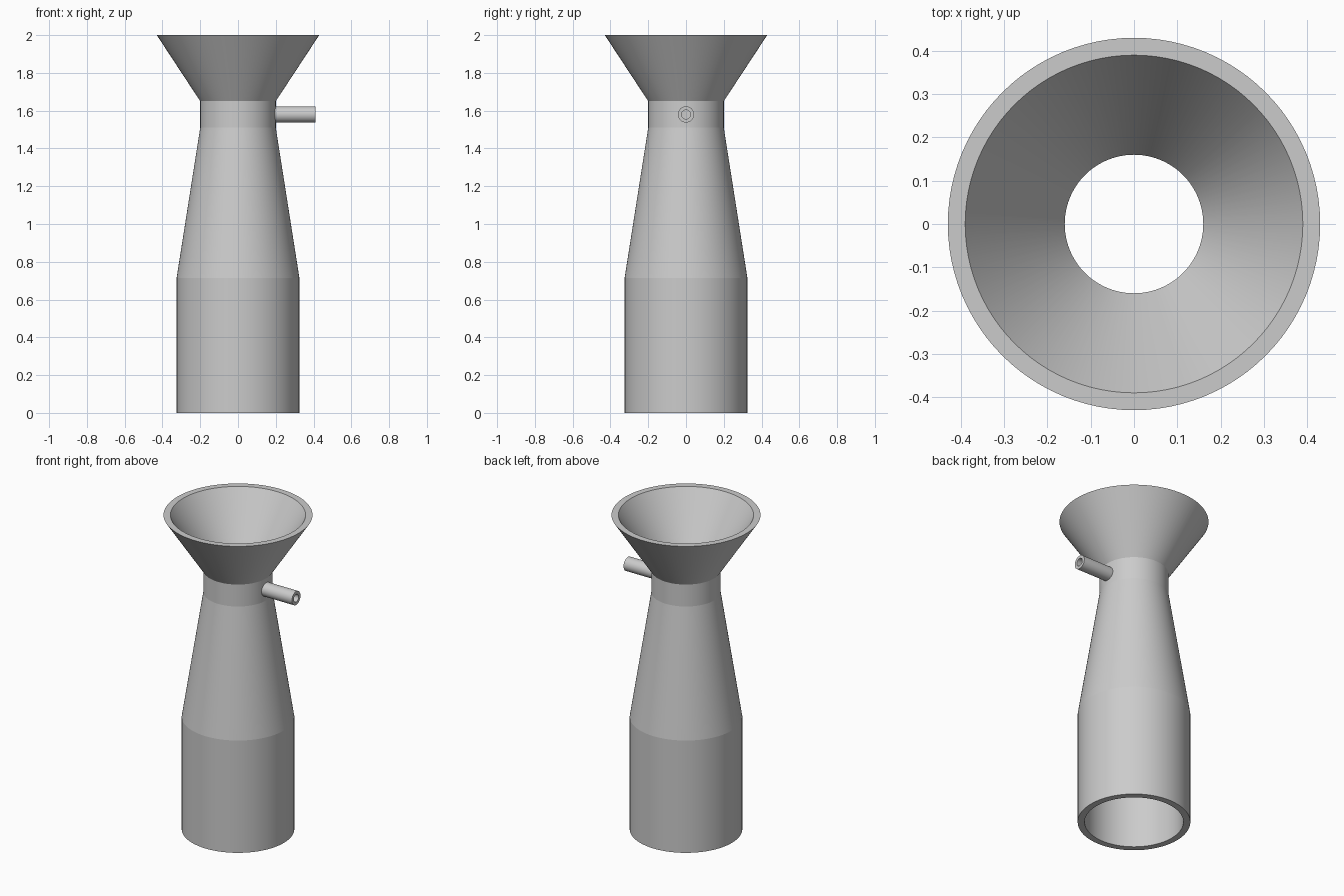
import bpy, math
from mathutils import Matrix, Vector
import bmesh

if "Cube" in bpy.data.objects:
    bpy.data.objects.remove(bpy.data.objects["Cube"], do_unlink=True)

grey = bpy.data.materials.new("light grey")
grey.use_nodes = True
colour = (0.6, 0.6, 0.6, 1)
grey.diffuse_color = colour
grey.node_tree.nodes["Principled BSDF"].inputs["Base Color"].default_value = colour


def lathe(name, profile, sides, matrix=Matrix()):
    """Revolve a closed (radius, height) loop around z into a hollow solid."""
    bm = bmesh.new()
    rings = []
    for i in range(sides):
        a = 2 * math.pi * i / sides
        rings.append([bm.verts.new(matrix @ Vector((r * math.cos(a), r * math.sin(a), z)))
                      for r, z in profile])
    n = len(profile)
    for i, ring in enumerate(rings):
        after = rings[(i + 1) % sides]
        for j in range(n):
            k = (j + 1) % n
            bm.faces.new((ring[j], after[j], after[k], ring[k]))
    bmesh.ops.recalc_face_normals(bm, faces=bm.faces)
    mesh = bpy.data.meshes.new(name)
    bm.to_mesh(mesh)
    bm.free()
    mesh.materials.append(grey)
    obj = bpy.data.objects.new(name, mesh)
    bpy.context.collection.objects.link(obj)
    return obj


def activate(obj):
    bpy.ops.object.select_all(action='DESELECT')
    obj.select_set(True)
    bpy.context.view_layer.objects.active = obj


# Hollow body: wide base, tapered shoulder, narrow neck and flared funnel
outer = [(0.325, 0), (0.325, 0.715), (0.2, 1.51), (0.2, 1.65), (0.43, 2)]
inner = [(0.39, 2), (0.16, 1.65), (0.16, 1.51), (0.285, 0.715), (0.285, 0)]
body = lathe("funnel_body", outer + inner, 96)

# Side spout: a small tube through the neck wall
spout_z = 1.58
sideways = Matrix.Translation((0, 0, spout_z)) @ Matrix.Rotation(math.pi / 2, 4, 'Y')
spout = lathe("side_spout", [(0.043, 0.17), (0.043, 0.41), (0.024, 0.41), (0.024, 0.17)],
              48, sideways)

# Open the neck wall behind the spout
bpy.ops.mesh.primitive_cylinder_add(vertices=48, radius=0.024, depth=0.2,
                                    location=(0.2, 0, spout_z),
                                    rotation=(0, math.pi / 2, 0))
cutter = bpy.context.object
cutter.name = "spout_bore_cutter"
cutter.hide_render = True
cut = body.modifiers.new("spout_bore", 'BOOLEAN')
cut.operation = 'DIFFERENCE'
cut.solver = 'EXACT'
cut.object = cutter
activate(body)
bpy.ops.object.modifier_apply(modifier=cut.name)
bpy.data.objects.remove(cutter, do_unlink=True)

for part in (body, spout):
    activate(part)
    bpy.ops.object.shade_smooth_by_angle(angle=math.radians(8))
